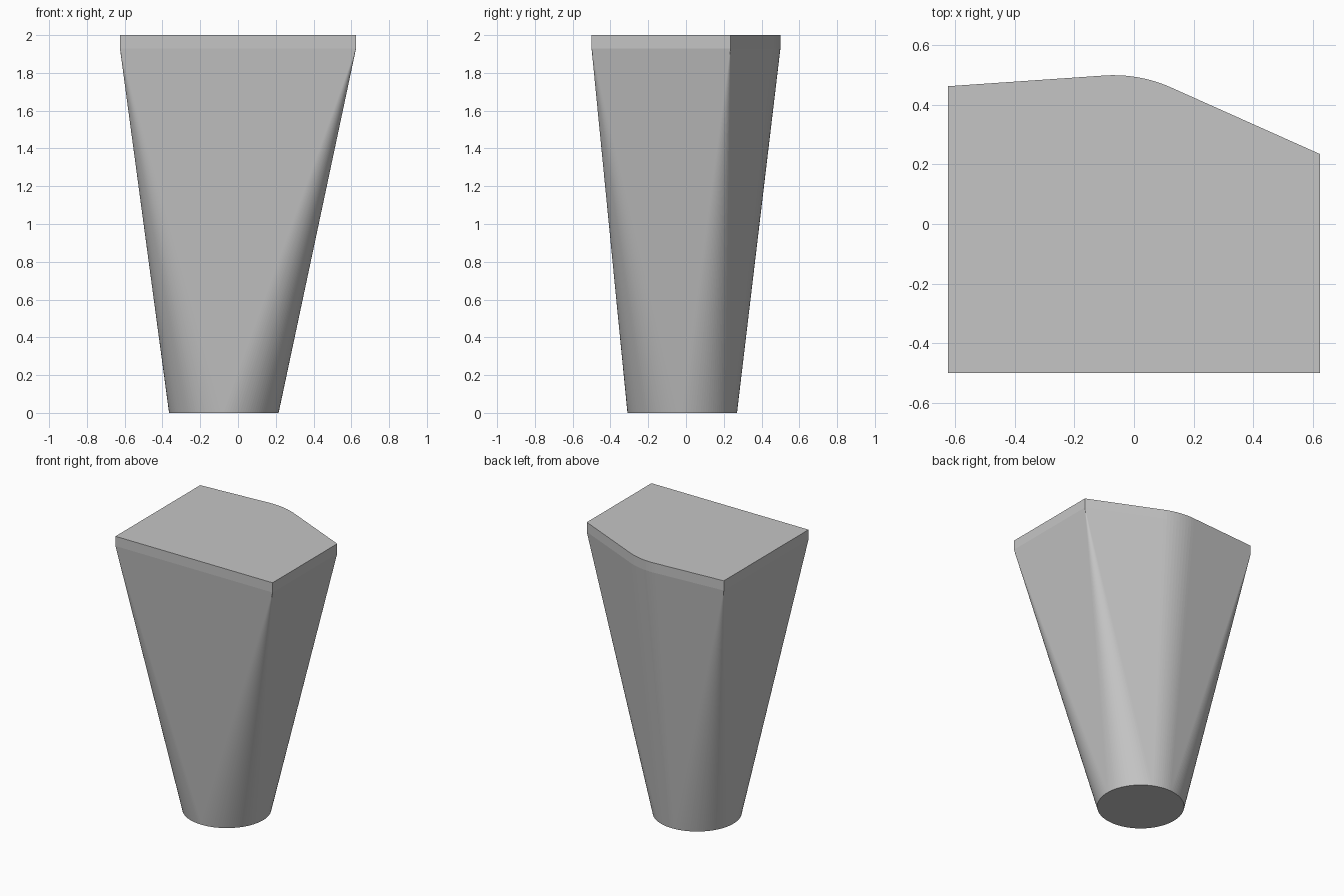
import bpy
import bmesh
from math import sin, cos, radians

cube = bpy.data.objects.get("Cube")
if cube:
    bpy.data.objects.remove(cube, do_unlink=True)

HEIGHT, BAND_Z = 2.0, 1.93


def arc(cx, cy, radius, start, end, steps):
    """Points along a circular arc, angles in degrees."""
    angles = [radians(start + (end - start) * i / steps) for i in range(steps + 1)]
    return [(cx + radius * cos(a), cy + radius * sin(a)) for a in angles]


# Grey material
grey = bpy.data.materials.new("plain_grey")
grey.use_nodes = True
colour = (0.56, 0.56, 0.56, 1)
grey.diffuse_color = colour
grey.node_tree.nodes["Principled BSDF"].inputs["Base Color"].default_value = colour

# Top outline: square front corners, rounded bend along the back
top = [(-0.625, -0.5), (0.625, -0.5), (0.625, 0.235)]
top += arc(-0.068, 0.03, 0.47, 65.6, 94, 10)
top += [(-0.625, 0.463)]

# Round foot
foot = arc(-0.075, -0.02, 0.29, 0, 360, 128)[:-1]

# Tapered body: upright rim, then flat sides and corner cones down to the foot
bm = bmesh.new()
for outline, z in ((top, HEIGHT), (top, BAND_Z), (foot, 0)):
    for x, y in outline:
        bm.verts.new((x, y, z))
bmesh.ops.convex_hull(bm, input=bm.verts[:])
bmesh.ops.dissolve_limit(bm, angle_limit=radians(0.2), verts=bm.verts[:], edges=bm.edges[:])
bmesh.ops.recalc_face_normals(bm, faces=bm.faces[:])

mesh = bpy.data.meshes.new("tapered_leg")
bm.to_mesh(mesh)
bm.free()
mesh.materials.append(grey)
leg = bpy.data.objects.new("tapered_leg", mesh)
bpy.context.scene.collection.objects.link(leg)
